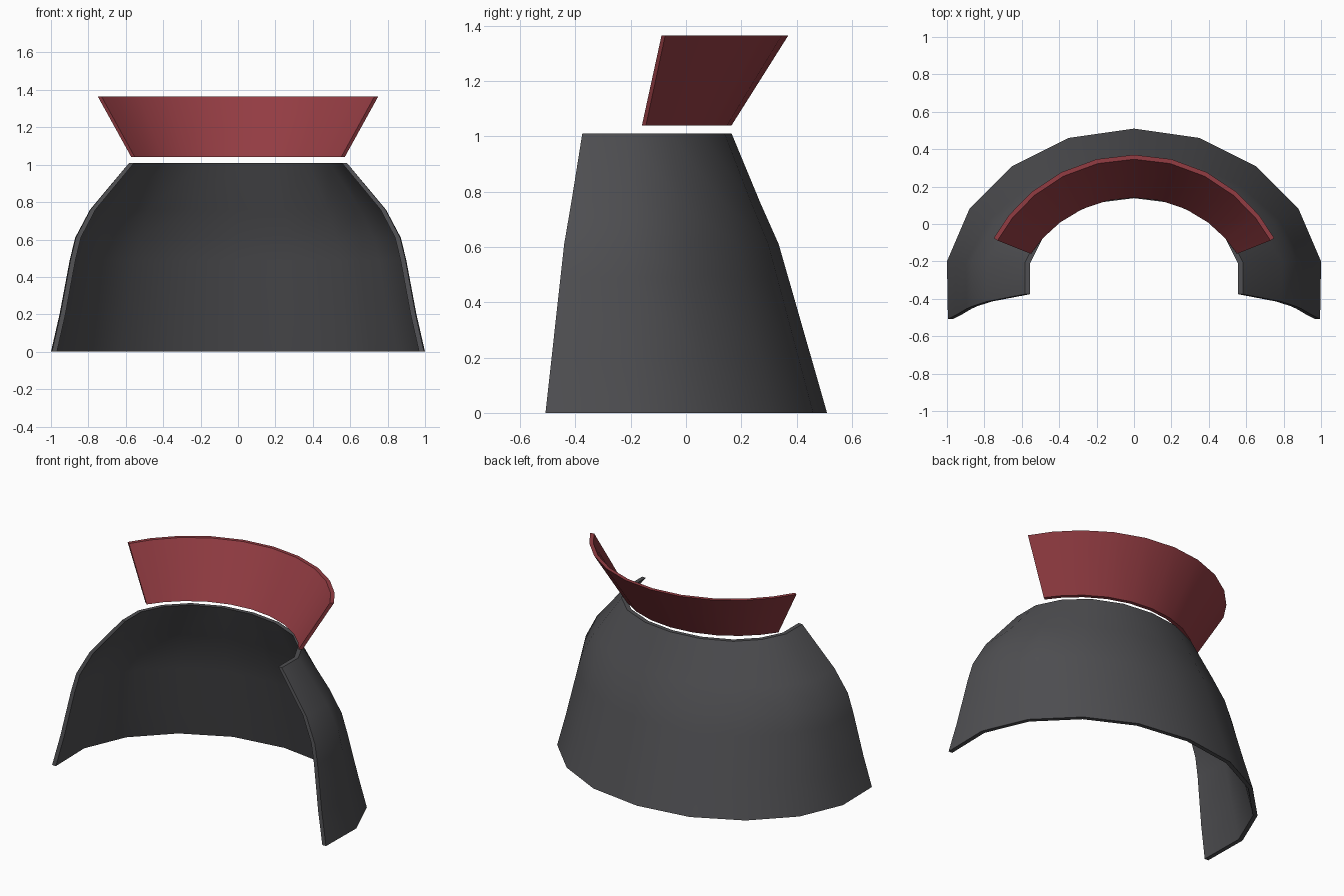
import bpy, bmesh, math
from mathutils import Vector

if "Cube" in bpy.data.objects:
    bpy.data.objects.remove(bpy.data.objects["Cube"])


def material(name, rgb):
    m = bpy.data.materials.new(name)
    m.diffuse_color = (*rgb, 1)
    m.use_nodes = True
    m.node_tree.nodes["Principled BSDF"].inputs["Base Color"].default_value = m.diffuse_color
    return m


def shell(name, rows, thickness, mat):
    """Solid sheet from outer rows (left to right), thickened horizontally inward."""
    bm = bmesh.new()
    outer, inner = [], []
    for row in rows:
        o, i = [], []
        for k, p in enumerate(row):
            t = row[min(k + 1, len(row) - 1)] - row[max(k - 1, 0)]
            n = Vector((t.y, -t.x, 0)).normalized()
            o.append(bm.verts.new(p))
            i.append(bm.verts.new(p + n * thickness))
        outer.append(o)
        inner.append(i)
    nr, nc = len(rows), len(rows[0])
    for r in range(nr - 1):
        for c in range(nc - 1):
            for g in (outer, inner):
                bm.faces.new((g[r][c], g[r][c + 1], g[r + 1][c + 1], g[r + 1][c]))
    # Close the rim
    loop = [(0, c) for c in range(nc)] + [(r, nc - 1) for r in range(1, nr)]
    loop += [(nr - 1, c) for c in range(nc - 2, -1, -1)] + [(r, 0) for r in range(nr - 2, 0, -1)]
    for (a, b), (c, d) in zip(loop, loop[1:] + loop[:1]):
        bm.faces.new((outer[a][b], outer[c][d], inner[c][d], inner[a][b]))
    bmesh.ops.recalc_face_normals(bm, faces=bm.faces)
    me = bpy.data.meshes.new(name)
    bm.to_mesh(me)
    bm.free()
    me.materials.append(mat)
    ob = bpy.data.objects.new(name, me)
    bpy.context.collection.objects.link(ob)
    bpy.ops.object.select_all(action='DESELECT')
    ob.select_set(True)
    bpy.context.view_layer.objects.active = ob
    bpy.ops.object.shade_smooth_by_angle(angle=math.radians(40))


def mirrored(half):
    """Half row from the centre back outwards -> full row, left to right."""
    return [Vector((-p.x, p.y, p.z)) for p in reversed(half[1:])] + half


# Cape: hem and neckline outlines, joined by a bulging shoulder profile
hem = [(0, .51), (.35, .46), (.65, .31), (.88, .08), (1, -.2), (.995, -.508)]
neck = [(0, .165), (.20, .14), (.385, .06), (.51, -.06), (.582, -.205), (.582, -.375)]
profile = [(0, 0, 0), (.2, .11, .166), (.49, .24, .407),
           (.61, .31, .507), (.76, .5, .70), (1.01, 1, 1)]   # z, side blend, back blend
cape_rows = []
for z, fx, fy in profile:
    half = []
    for k, (h, n) in enumerate(zip(hem, neck)):
        w = min(1, k / 4)
        f = fy + (fx - fy) * w
        half.append(Vector((h[0] + (n[0] - h[0]) * f, h[1] + (n[1] - h[1]) * fy, z)))
    cape_rows.append(mirrored(half))
shell("cape", cape_rows, .027, material("charcoal cloth", (.078, .078, .084)))

# Collar: flaring band between two arcs
collar_rows = []
for z, radius, back, end in ((1.04, .68, .165, 57), (1.365, .854, .37, 61.4)):
    angles = [math.radians(end * s) for s in (0, .22, .44, .65, .84, 1)]
    collar_rows.append(mirrored([Vector((radius * math.sin(a),
                                         back - radius * (1 - math.cos(a)), z)) for a in angles]))
shell("collar", collar_rows, .024, material("dark red cloth", (.29, .045, .055)))
